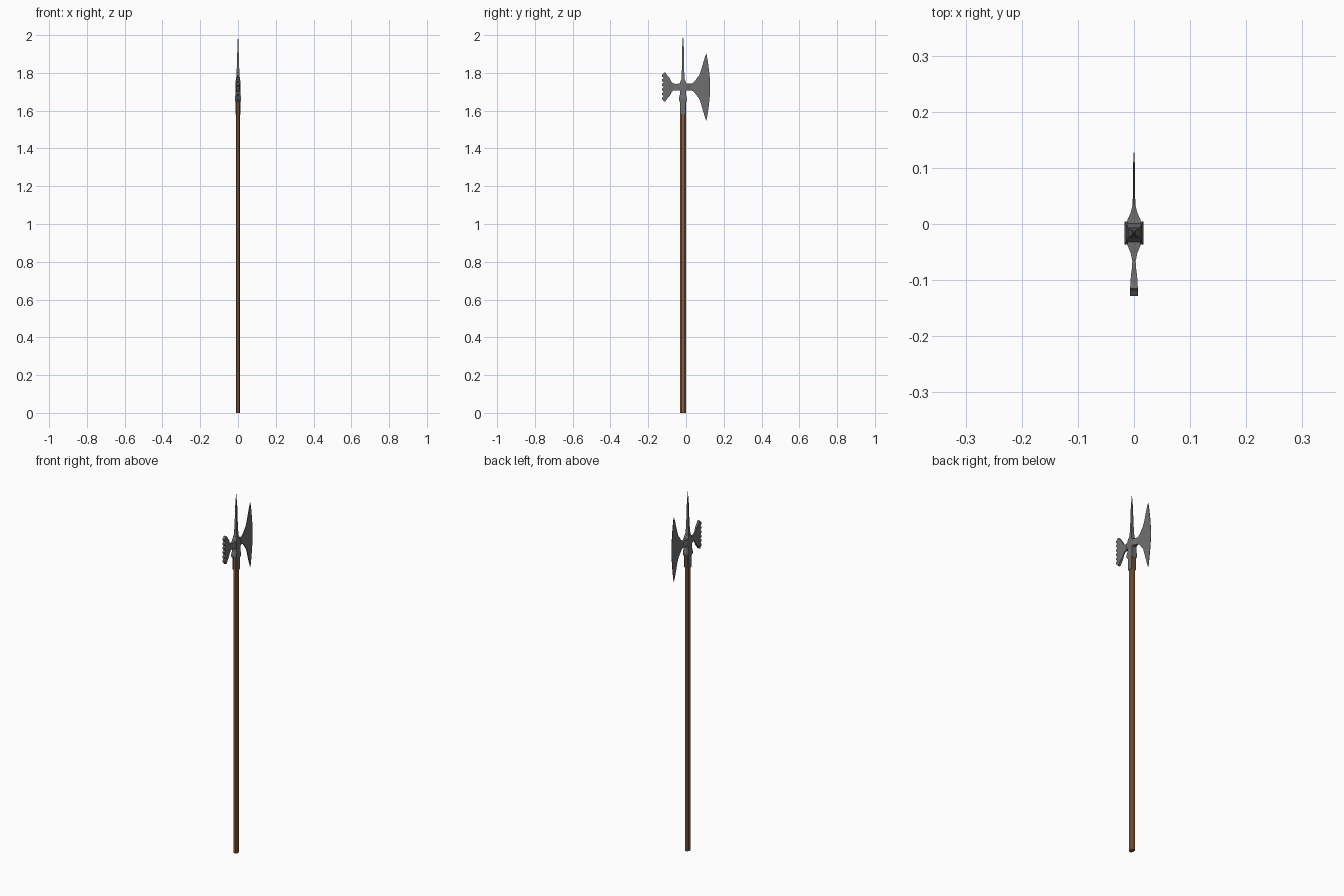
import bpy, bmesh, math

CY, CZ = -0.016, 1.725   # shaft axis in y, mid height of the head


def material(name, rgb):
    m = bpy.data.materials.new(name)
    m.diffuse_color = (*rgb, 1)
    return m


STEEL = material("steel", (0.16, 0.16, 0.16))
WOOD = material("wood", (0.25, 0.115, 0.05))


def loft(name, rings, mat):
    """Skin a closed solid through rings of equal point count."""
    bm = bmesh.new()
    loops = [[bm.verts.new(p) for p in r] for r in rings]
    n = len(loops[0])
    for a, b in zip(loops, loops[1:]):
        for i in range(n):
            j = (i + 1) % n
            bm.faces.new((a[i], a[j], b[j], b[i]))
    bm.faces.new(loops[0][::-1])
    bm.faces.new(loops[-1])
    bmesh.ops.remove_doubles(bm, verts=bm.verts, dist=1e-5)
    bmesh.ops.recalc_face_normals(bm, faces=bm.faces)
    me = bpy.data.meshes.new(name)
    bm.to_mesh(me)
    bm.free()
    me.materials.append(mat)
    ob = bpy.data.objects.new(name, me)
    bpy.context.collection.objects.link(ob)
    return ob


def octagon(z, hx, hy, cut=0.45):
    c = 1 - cut
    pts = [(1, -c), (1, c), (c, 1), (-c, 1), (-1, c), (-1, -c), (-c, -1), (c, -1)]
    return [(x * hx, CY + y * hy, z) for x, y in pts]


def rect_z(z, hx, hy, cx=0.0):
    return [(cx + sx * hx, CY + sy * hy, z) for sx, sy in ((1, -1), (1, 1), (-1, 1), (-1, -1))]


def rect_y(y, hx, hz):
    return [(sx * hx, y, CZ + sz * hz) for sx, sz in ((1, -1), (1, 1), (-1, 1), (-1, -1))]


# Shaft: long eight-sided pole
loft("shaft", [octagon(0, 0.0115, 0.0155), octagon(1.74, 0.0115, 0.0155)], WOOD)

# Socket collar with a flared foot
loft("socket", [rect_z(z, hx, hy) for z, hx, hy in (
    (1.645, 0.014, 0.0165), (1.655, 0.0165, 0.0205), (1.668, 0.0165, 0.0205),
    (1.685, 0.014, 0.0165), (1.745, 0.014, 0.0165), (1.765, 0.011, 0.010))], STEEL)

# Langets: strips running down both sides of the shaft
for side, s in (("right", 1), ("left", -1)):
    loft("langet_" + side, [rect_z(z, 0.0015, 0.0145, s * 0.0125) for z in (1.58, 1.65)], STEEL)

# Top spike
loft("spike", [rect_z(z, hx, hy) for z, hx, hy in (
    (1.745, 0.012, 0.010), (1.79, 0.008, 0.007), (1.86, 0.005, 0.0055),
    (1.93, 0.0035, 0.0045), (2.0, 0.0004, 0.0004))], STEEL)

# Axe blade: stations of (y, half thickness, half height)
loft("axe_blade", [rect_y(*s) for s in (
    (-0.01, 0.0125, 0.019), (0.008, 0.0115, 0.018), (0.02, 0.006, 0.018),
    (0.032, 0.0028, 0.019), (0.045, 0.0022, 0.029), (0.06, 0.002, 0.05),
    (0.07, 0.002, 0.062), (0.08, 0.0018, 0.09), (0.09, 0.0018, 0.125),
    (0.099, 0.0016, 0.155), (0.108, 0.0014, 0.18), (0.116, 0.0012, 0.135),
    (0.122, 0.001, 0.09), (0.1265, 0.0007, 0.045), (0.128, 0.0004, 0.015))], STEEL)

# Hammer at the back, flaring to a tall face
loft("hammer", [rect_y(*s) for s in (
    (-0.02, 0.0125, 0.019), (-0.038, 0.0115, 0.018), (-0.052, 0.006, 0.017),
    (-0.066, 0.003, 0.018), (-0.078, 0.0035, 0.03), (-0.088, 0.005, 0.05),
    (-0.098, 0.006, 0.06), (-0.108, 0.0065, 0.075), (-0.115, 0.007, 0.078),
    (-0.119, 0.007, 0.072))], STEEL)

# Row of teeth on the hammer face
TEETH, SPAN = 6, 0.144
pitch = SPAN / TEETH
for i in range(TEETH):
    z = CZ - SPAN / 2 + (i + 0.5) * pitch
    loft(f"hammer_tooth_{i + 1}", [
        [(x, -0.118, z - pitch / 2), (x, -0.118, z + pitch / 2),
         (x, -0.128, z + pitch * 0.15), (x, -0.128, z - pitch * 0.15)]
        for x in (-0.007, 0.007)], STEEL)
